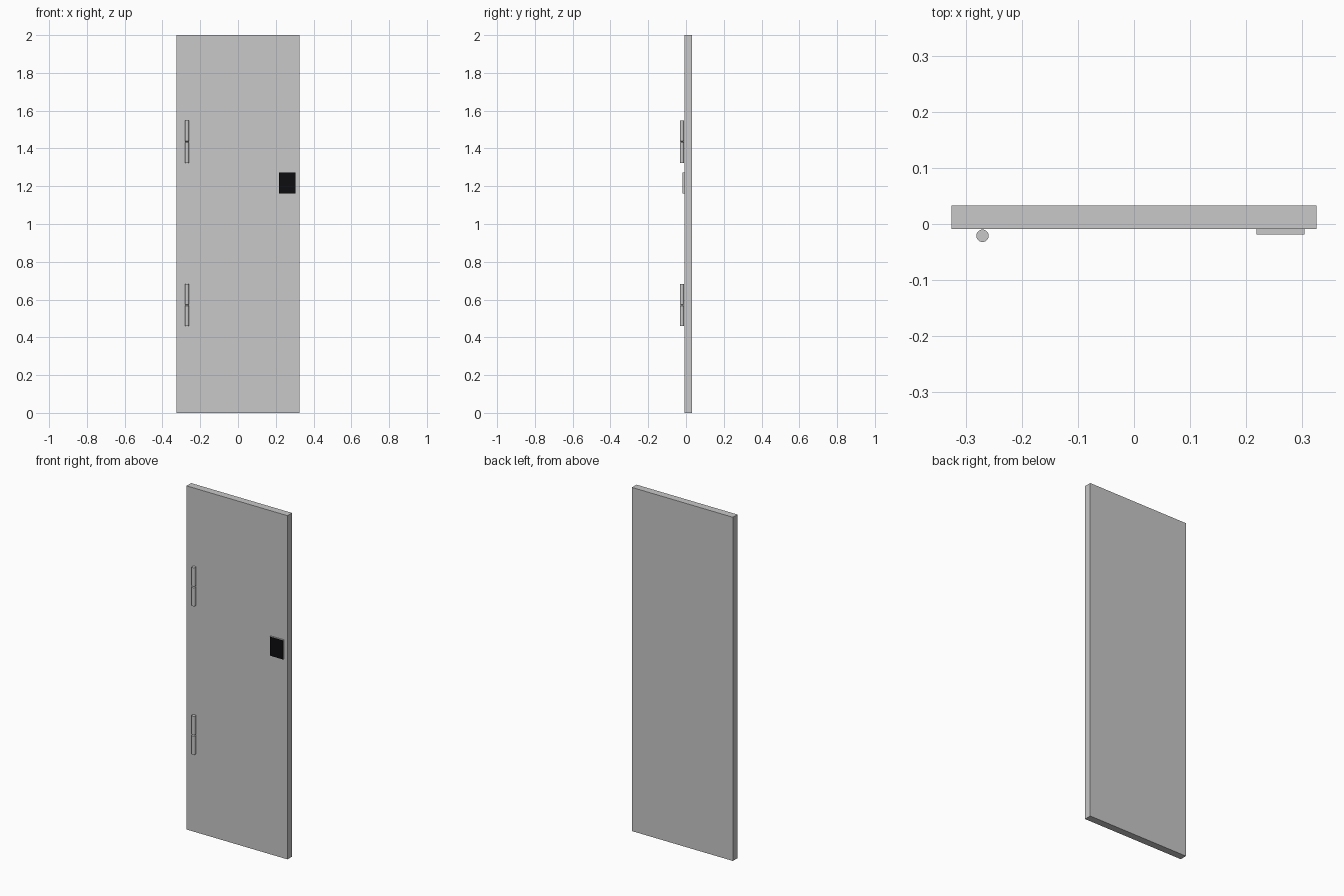
import bpy, bmesh, math
from mathutils import Matrix

if "Cube" in bpy.data.objects:
    bpy.data.objects.remove(bpy.data.objects["Cube"])


def material(name, rgb):
    m = bpy.data.materials.new(name)
    m.diffuse_color = (*rgb, 1.0)
    m.use_nodes = True
    m.node_tree.nodes["Principled BSDF"].inputs["Base Color"].default_value = m.diffuse_color
    return m


GREY = material("light_grey", (0.58, 0.58, 0.58))
BLACK = material("black", (0.004, 0.004, 0.005))


def finish(name, bm, *mats):
    me = bpy.data.meshes.new(name)
    bm.to_mesh(me)
    bm.free()
    ob = bpy.data.objects.new(name, me)
    bpy.context.collection.objects.link(ob)
    for m in mats:
        me.materials.append(m)
    return ob


def box(name, lo, hi, *mats, front=0):
    bm = bmesh.new()
    bmesh.ops.create_cube(bm, size=1)
    for v in bm.verts:
        v.co = [hi[i] if v.co[i] > 0 else lo[i] for i in range(3)]
    bm.normal_update()
    for f in bm.faces:
        f.material_index = front if f.normal.y < -0.5 else 0
    return finish(name, bm, *mats)


def hinge(name, x, y, z, radius, half):
    # Turned barrel: two knuckles meeting at a small chamfered groove
    c = 0.004
    profile = [(0, -half), (radius, -half), (radius, -c), (radius - c, 0),
               (radius, c), (radius, half), (0, half)]
    bm = bmesh.new()
    verts = [bm.verts.new((r, 0, h)) for r, h in profile]
    edges = [bm.edges.new(p) for p in zip(verts, verts[1:])]
    bmesh.ops.spin(bm, geom=verts + edges, axis=(0, 0, 1), cent=(0, 0, 0),
                   angle=math.tau, steps=32)
    bmesh.ops.remove_doubles(bm, verts=bm.verts, dist=1e-5)
    bmesh.ops.recalc_face_normals(bm, faces=bm.faces)
    bmesh.ops.transform(bm, matrix=Matrix.Translation((x, y, z)), verts=bm.verts)
    ob = finish(name, bm, GREY)
    bpy.ops.object.select_all(action='DESELECT')
    ob.select_set(True)
    bpy.context.view_layer.objects.active = ob
    bpy.ops.object.shade_smooth_by_angle(angle=math.radians(30))


# Door slab
box("door_panel", (-0.325, -0.009, 0), (0.325, 0.033, 2), GREY)

# Lock plate with a black front face
box("lock_plate", (0.218, -0.019, 1.161), (0.304, -0.009, 1.272), GREY, BLACK, front=1)

# Hinge barrels
for label, z in (("lower", 0.571), ("upper", 1.435)):
    hinge(label + "_hinge", -0.27, -0.021, z, 0.011, 0.112)
